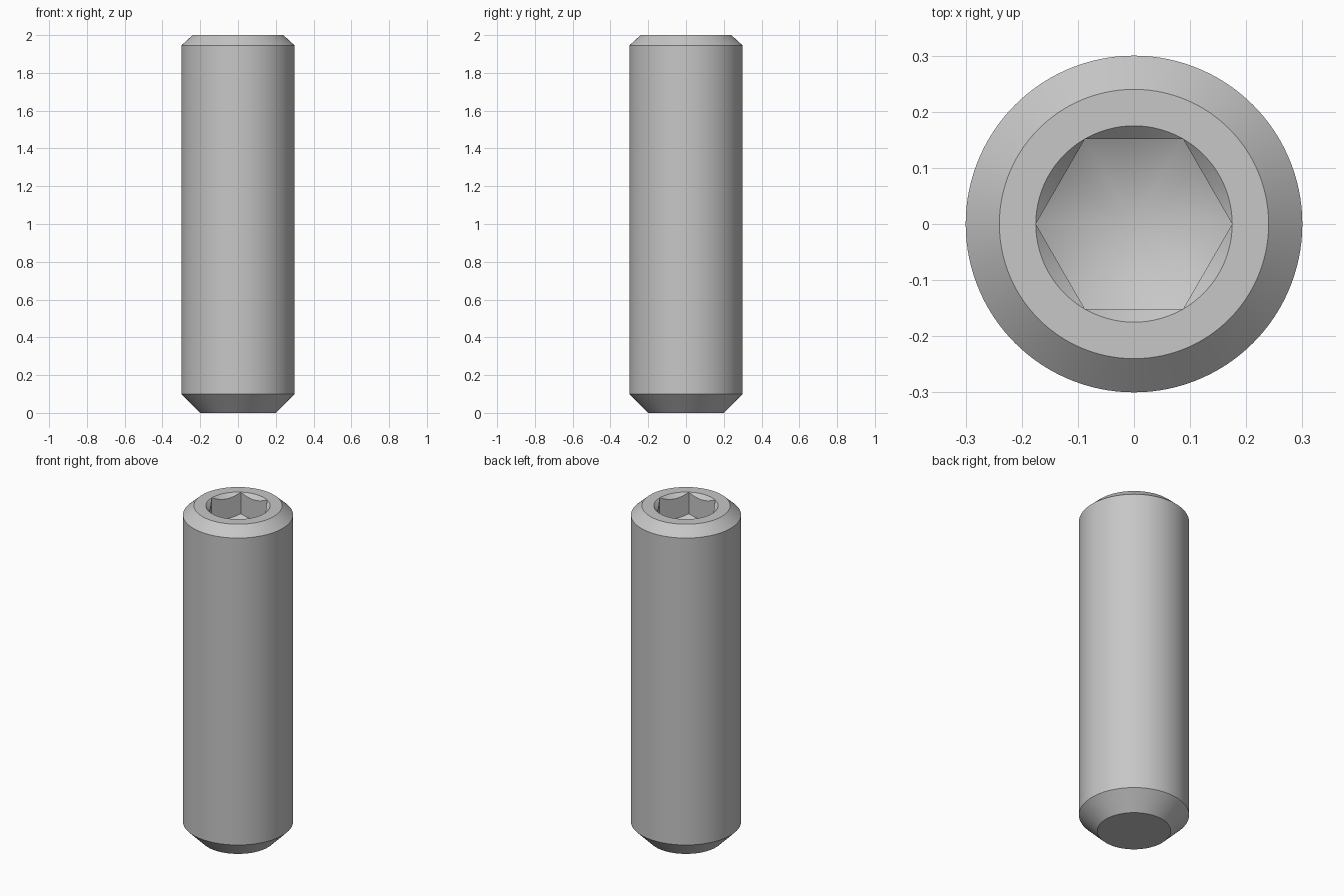
import bpy, bmesh, math

cube = bpy.data.objects.get("Cube")
if cube:
    bpy.data.objects.remove(cube, do_unlink=True)

SEGMENTS = 120            # multiple of six so hex corners land on vertices
HEX_R = 0.175             # socket corner radius
SOCKET_Z = 1.87           # depth where the corners meet the conical floor
FLOOR_SLOPE = math.tan(math.radians(30))

# Plain steel
steel = bpy.data.materials.new("grey steel")
steel.use_nodes = True
steel.diffuse_color = (0.57, 0.57, 0.57, 1)
bsdf = next(n for n in steel.node_tree.nodes if n.type == 'BSDF_PRINCIPLED')
bsdf.inputs["Base Color"].default_value = steel.diffuse_color


def hex_radius(angle):
    """Distance from the axis to the hexagon wall, with a corner on +x."""
    local = angle % (math.pi / 3) - math.pi / 6
    return HEX_R * math.cos(math.pi / 6) / math.cos(local)


def section(angle):
    """Radius and height pairs from the base centre round to the socket tip."""
    r = hex_radius(angle)
    gap = HEX_R - r
    return [
        (0, 0), (0.2, 0), (0.3, 0.1),              # base and lower chamfer
        (0.3, 1.945), (0.24, 2), (HEX_R, 2),       # shank, upper chamfer, rim
        (r, 2 - gap),                              # countersink meets hex wall
        (r, SOCKET_Z - gap * FLOOR_SLOPE),         # hex wall meets cone floor
        (0, SOCKET_Z - HEX_R * FLOOR_SLOPE),       # drill tip
    ]


# Screw body with hex socket, swept section by section
bm = bmesh.new()
columns = []
for i in range(SEGMENTS):
    a = math.tau * i / SEGMENTS
    columns.append([bm.verts.new((r * math.cos(a), r * math.sin(a), z))
                    for r, z in section(a)])
for i, col in enumerate(columns):
    nxt = columns[(i + 1) % SEGMENTS]
    for j in range(len(col) - 1):
        bm.faces.new((col[j], nxt[j], nxt[j + 1], col[j + 1]))
bmesh.ops.remove_doubles(bm, verts=bm.verts, dist=1e-5)
bmesh.ops.recalc_face_normals(bm, faces=bm.faces)

mesh = bpy.data.meshes.new("socket_set_screw")
bm.to_mesh(mesh)
bm.free()
mesh.materials.append(steel)
screw = bpy.data.objects.new("socket_set_screw", mesh)
bpy.context.collection.objects.link(screw)

bpy.ops.object.select_all(action='DESELECT')
screw.select_set(True)
bpy.context.view_layer.objects.active = screw
bpy.ops.object.shade_smooth_by_angle(angle=math.radians(25))
